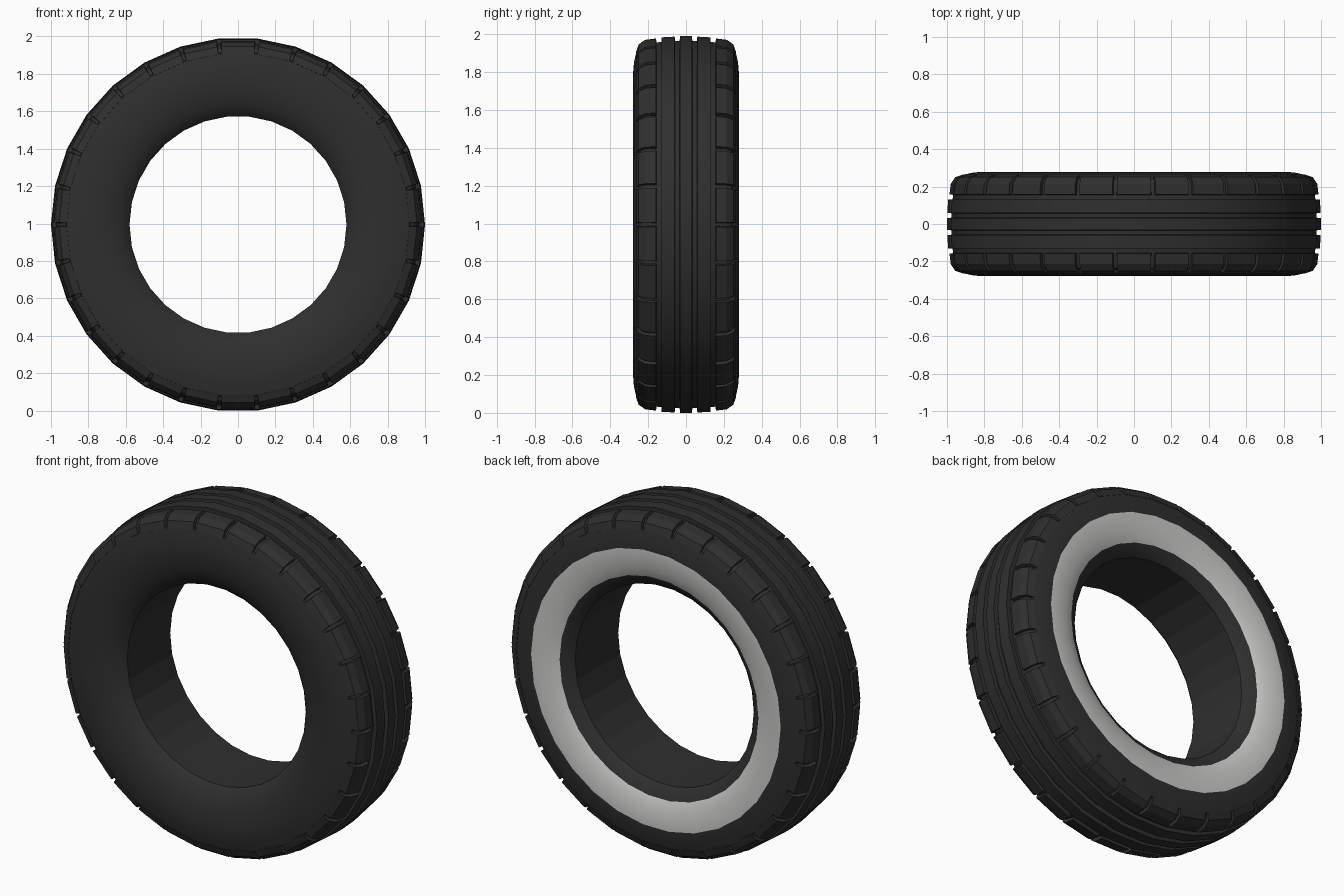
import bpy
import bmesh
from math import cos, sin, radians

SIDES = 30
STEP = radians(360 / SIDES)
HUB_Z = cos(STEP / 2)          # the flat of the lowest segment rests on the floor

if "Cube" in bpy.data.objects:
    bpy.data.objects.remove(bpy.data.objects["Cube"])


def material(name, color, rough):
    m = bpy.data.materials.new(name)
    m.use_nodes = True
    m.diffuse_color = color
    bsdf = m.node_tree.nodes["Principled BSDF"]
    bsdf.inputs["Base Color"].default_value = color
    bsdf.inputs["Roughness"].default_value = rough
    return m


rubber = material("black rubber", (0.028, 0.028, 0.028, 1), 0.8)
white = material("whitewall grey", (0.6, 0.6, 0.58, 1), 0.7)


def finish(name, bm, mats, smooth):
    bmesh.ops.recalc_face_normals(bm, faces=bm.faces[:])
    mesh = bpy.data.meshes.new(name)
    bm.to_mesh(mesh)
    bm.free()
    ob = bpy.data.objects.new(name, mesh)
    bpy.context.collection.objects.link(ob)
    for m in mats:
        mesh.materials.append(m)
    ob.location.z = HUB_Z
    if smooth:
        bpy.ops.object.select_all(action="DESELECT")
        ob.select_set(True)
        bpy.context.view_layer.objects.active = ob
        bpy.ops.object.shade_smooth_by_angle(angle=radians(30))
    return ob


def revolve(bm, profile):
    """Turn a closed (y, radius) outline around the y axis."""
    rings = [[bm.verts.new((r * cos(k * STEP), y, r * sin(k * STEP)))
              for y, r in profile] for k in range(SIDES)]
    n = len(profile)
    for k in range(SIDES):
        a, b = rings[k], rings[(k + 1) % SIDES]
        for i in range(n):
            j = (i + 1) % n
            bm.faces.new((a[i], a[j], b[j], b[i]))


# Tyre body: bead, bulging sidewall, recessed shoulder, grooves and ribs
half = [(0.2, 0.58), (0.222, 0.6), (0.25, 0.645), (0.267, 0.7), (0.276, 0.755),
        (0.279, 0.81), (0.275, 0.86), (0.262, 0.918), (0.247, 0.922),
        (0.235, 0.945), (0.21, 0.96), (0.155, 0.967),
        (0.13, 0.97), (0.13, 0.994), (0.06, 0.998), (0.057, 0.975),
        (0.034, 0.975), (0.031, 1.0)]
bm = bmesh.new()
revolve(bm, half + [(-y, r) for y, r in reversed(half)])
for f in bm.faces:
    c = f.calc_center_median()
    radius = (c.x ** 2 + c.z ** 2) ** 0.5
    # Pale band on the back sidewall only
    if c.y > 0.24 and 0.64 < radius < 0.81:
        f.material_index = 1
body = finish("tyre_body", bm, [rubber, white], True)
# The barrel inside keeps flat facets
for p in body.data.polygons:
    if abs(p.center.y) < 0.01 and p.center.xz.length < 0.6:
        p.use_smooth = False

# Shoulder blocks: (y, radius, end inset in degrees), one per segment and side
block = [(0.155, 0.955, 0.35), (0.158, 0.988, 0.7), (0.215, 0.981, 0.7),
         (0.25, 0.957, 0.7), (0.264, 0.917, 0.5), (0.24, 0.91, 0.35),
         (0.2, 0.94, 0.35)]


def add_block(bm, k, side):
    ends = []
    for edge, sign in ((k, 1), (k + 1, -1)):
        ring = []
        for y, r, inset in block:
            angle = edge * STEP + sign * radians(inset)
            # keep each block flat along its segment
            chord = r * cos(STEP / 2) / cos(STEP / 2 - radians(inset))
            ring.append(bm.verts.new((chord * cos(angle), side * y, chord * sin(angle))))
        ends.append(ring)
    a, b = ends
    n = len(block)
    for i in range(n):
        j = (i + 1) % n
        bm.faces.new((a[i], a[j], b[j], b[i]))
    bm.faces.new(a)
    bm.faces.new(b)


for name, side in (("front_shoulder_blocks", -1), ("back_shoulder_blocks", 1)):
    bm = bmesh.new()
    for k in range(SIDES):
        add_block(bm, k, side)
    finish(name, bm, [rubber], False)
